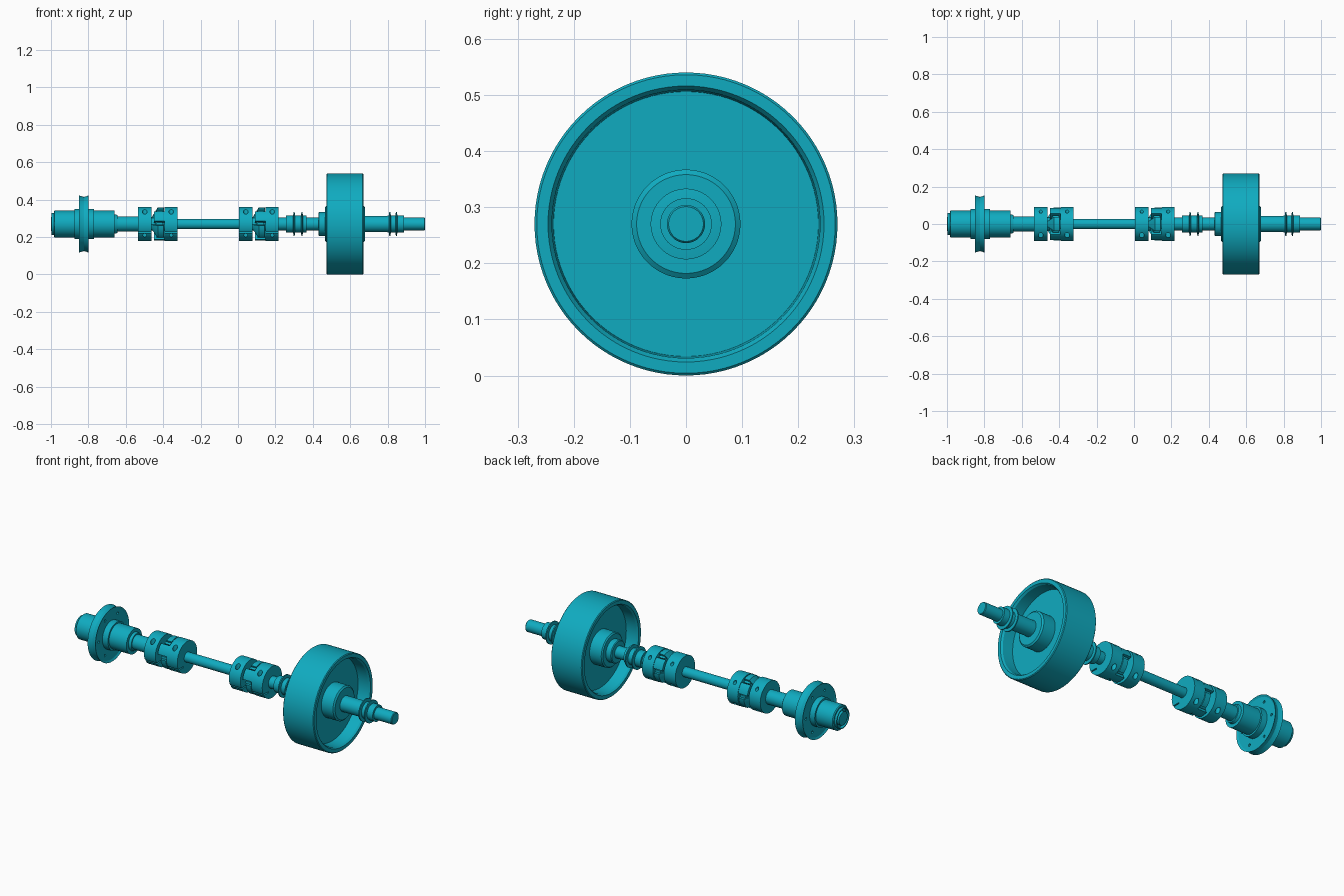
import bpy, bmesh, math
from mathutils import Matrix, Vector

AXIS_Z = 0.27
SEGMENTS = 72

if "Cube" in bpy.data.objects:
    bpy.data.objects.remove(bpy.data.objects["Cube"], do_unlink=True)

teal = bpy.data.materials.new("teal metal")
teal.use_nodes = True
teal.diffuse_color = (0.005, 0.41, 0.53, 1)
teal.node_tree.nodes["Principled BSDF"].inputs["Base Color"].default_value = teal.diffuse_color


def finish(bm, name):
    bmesh.ops.recalc_face_normals(bm, faces=bm.faces)
    mesh = bpy.data.meshes.new(name)
    bm.to_mesh(mesh)
    bm.free()
    mesh.materials.append(teal)
    obj = bpy.data.objects.new(name, mesh)
    obj.location.z = AXIS_Z
    bpy.context.collection.objects.link(obj)
    return obj


def lathe(name, profile, steps=SEGMENTS):
    """Turn a list of (x, radius) points about the shaft axis, capping both ends."""
    bm = bmesh.new()
    rings = []
    for x, r in profile:
        angles = [2 * math.pi * i / steps for i in range(steps)]
        rings.append([bm.verts.new((x, r * math.cos(a), r * math.sin(a))) for a in angles])
    for a, b in zip(rings, rings[1:]):
        for i in range(steps):
            j = (i + 1) % steps
            bm.faces.new((a[i], a[j], b[j], b[i]))
    bm.faces.new(rings[0])
    bm.faces.new(rings[-1])
    return finish(bm, name)


def rod(x0, x1, r, name):
    return lathe(name, [(x0, r), (x1, r)])


def drill(bm, centre, radius, depth, direction):
    turn = Vector((0, 0, 1)).rotation_difference(Vector(direction)).to_matrix().to_4x4()
    bmesh.ops.create_cone(bm, cap_ends=True, segments=20, radius1=radius, radius2=radius,
                          depth=depth, matrix=Matrix.Translation(centre) @ turn)


def cut(obj, bm):
    """Subtract the drill shapes and bake the result."""
    cutter = finish(bm, "cutter")
    cutter.hide_render = True
    mod = obj.modifiers.new("holes", "BOOLEAN")
    mod.object, mod.operation, mod.solver = cutter, "DIFFERENCE", "EXACT"
    bpy.context.view_layer.update()
    graph = bpy.context.evaluated_depsgraph_get()
    baked = bpy.data.meshes.new_from_object(obj.evaluated_get(graph))
    obj.modifiers.clear()
    obj.data = baked
    bpy.data.objects.remove(cutter, do_unlink=True)


def jaw(name, inner, outer, r0, r1, middle, width):
    """Wedge around the axis; inner and outer are x ranges at the two radii."""
    bm = bmesh.new()
    rows = []
    for i in range(9):
        a = middle + width * (i / 8 - 0.5)
        corners = [(inner[0], r0), (inner[1], r0), (outer[1], r1), (outer[0], r1)]
        rows.append([bm.verts.new((x, r * math.cos(a), r * math.sin(a))) for x, r in corners])
    for p, q in zip(rows, rows[1:]):
        for i in range(4):
            j = (i + 1) % 4
            bm.faces.new((p[i], p[j], q[j], q[i]))
    bm.faces.new(rows[0])
    bm.faces.new(rows[-1])
    return finish(bm, name)


# Stepped left hub with a grooved flange
flange = lathe("flange_hub", [
    (-0.98, 0.035), (-0.98, 0.053), (-0.998, 0.053), (-0.998, 0.058), (-0.985, 0.058),
    (-0.985, 0.066), (-0.98, 0.071), (-0.875, 0.071), (-0.875, 0.081), (-0.843, 0.081),
    (-0.843, 0.142), (-0.849, 0.153), (-0.84, 0.149), (-0.824, 0.145), (-0.808, 0.149),
    (-0.799, 0.153), (-0.805, 0.142), (-0.805, 0.081), (-0.77, 0.081), (-0.77, 0.071),
    (-0.66, 0.071), (-0.66, 0.052), (-0.645, 0.048), (-0.645, 0.02)])
holes = bmesh.new()
for k in range(6):
    a = k * math.pi / 3
    drill(holes, (-0.824, 0.115 * math.cos(a), 0.115 * math.sin(a)), 0.007, 0.1, (1, 0, 0))
cut(flange, holes)
rod(-1.0, -0.97, 0.038, "left_end_cap")
rod(-0.65, -0.53, 0.041, "left_shaft")

# Long middle shaft
rod(-0.34, 0.02, 0.028, "middle_shaft")

# Two flexible couplings, each with two clamp hubs and interlocking jaws
for side, x in (("left", -0.535), ("right", 0.005)):
    for part, start, end in (("first", x, x + 0.073), ("second", x + 0.143, x + 0.212)):
        hub = rod(start, end, 0.09, f"{side}_coupling_{part}_hub")
        holes = bmesh.new()
        mid = (start + end) / 2
        for s in (-1, 1):
            drill(holes, (mid, s * 0.066, s * 0.06), 0.009, 0.07, (0, 1, 0))
            drill(holes, (mid, -s * 0.06, s * 0.066), 0.013, 0.05, (0, 0, 1))
        bmesh.ops.create_cube(holes, size=1, matrix=Matrix.Translation((mid, -0.07, -0.045))
                              @ Matrix.Diagonal((0.1, 0.07, 0.007, 1)))
        cut(hub, holes)
    rod(x + 0.06, x + 0.15, 0.036, f"{side}_coupling_core")
    lathe(f"{side}_coupling_spider", [(x + 0.095, 0.03), (x + 0.095, 0.062),
                                      (x + 0.128, 0.062), (x + 0.128, 0.03)])
    for k in range(3):
        a = math.pi / 2 + k * 2 * math.pi / 3
        jaw(f"{side}_coupling_front_jaw_{k}", (x + 0.07, x + 0.14), (x + 0.106, x + 0.138),
            0.03, 0.089, a, 0.85)
        jaw(f"{side}_coupling_back_jaw_{k}", (x + 0.085, x + 0.15), (x + 0.085, x + 0.15),
            0.03, 0.087, a + math.pi / 3, 0.7)
        for s in (-1, 1):
            jaw(f"{side}_coupling_pad_{k}_{s}", (x + 0.1, x + 0.135), (x + 0.1, x + 0.135),
                0.03, 0.08, a + s * 0.53, 0.16)

# Wheel shaft and its narrower right end
rod(0.20, 0.44, 0.034, "wheel_shaft")
rod(0.66, 0.81, 0.044, "wheel_outer_shaft")
shaft_end = lathe("shaft_end", [(0.80, 0.034), (0.996, 0.034), (1.0, 0.031)])

# Ring bearings with thin raised fins
for name, start, end, fins in (("inner", 0.257, 0.365, (0.30, 0.342)),
                               ("outer", 0.80, 0.888, (0.812, 0.847))):
    rod(start, end, 0.046, f"{name}_bearing")
    for k, fx in enumerate(fins):
        lathe(f"{name}_bearing_fin_{k}", [(fx - 0.006, 0.04), (fx - 0.003, 0.063),
                                          (fx + 0.003, 0.063), (fx + 0.006, 0.04)])

# Wide wheel with recessed web and hub
lathe("wheel", [
    (0.43, 0.03), (0.43, 0.06), (0.434, 0.064), (0.465, 0.064), (0.465, 0.09), (0.471, 0.097),
    (0.545, 0.097), (0.545, 0.236), (0.483, 0.239), (0.473, 0.246), (0.473, 0.266),
    (0.477, 0.27), (0.666, 0.27), (0.67, 0.266), (0.67, 0.246), (0.66, 0.239),
    (0.598, 0.236), (0.598, 0.097), (0.672, 0.097), (0.679, 0.088), (0.679, 0.03)], 96)

# Smooth the turned surfaces and keep their edges crisp
bpy.ops.object.select_all(action="DESELECT")
for obj in bpy.context.collection.objects:
    if obj.type == "MESH" and teal.name in obj.data.materials:
        obj.select_set(True)
        bpy.context.view_layer.objects.active = obj
bpy.ops.object.shade_smooth_by_angle(angle=math.radians(28))
